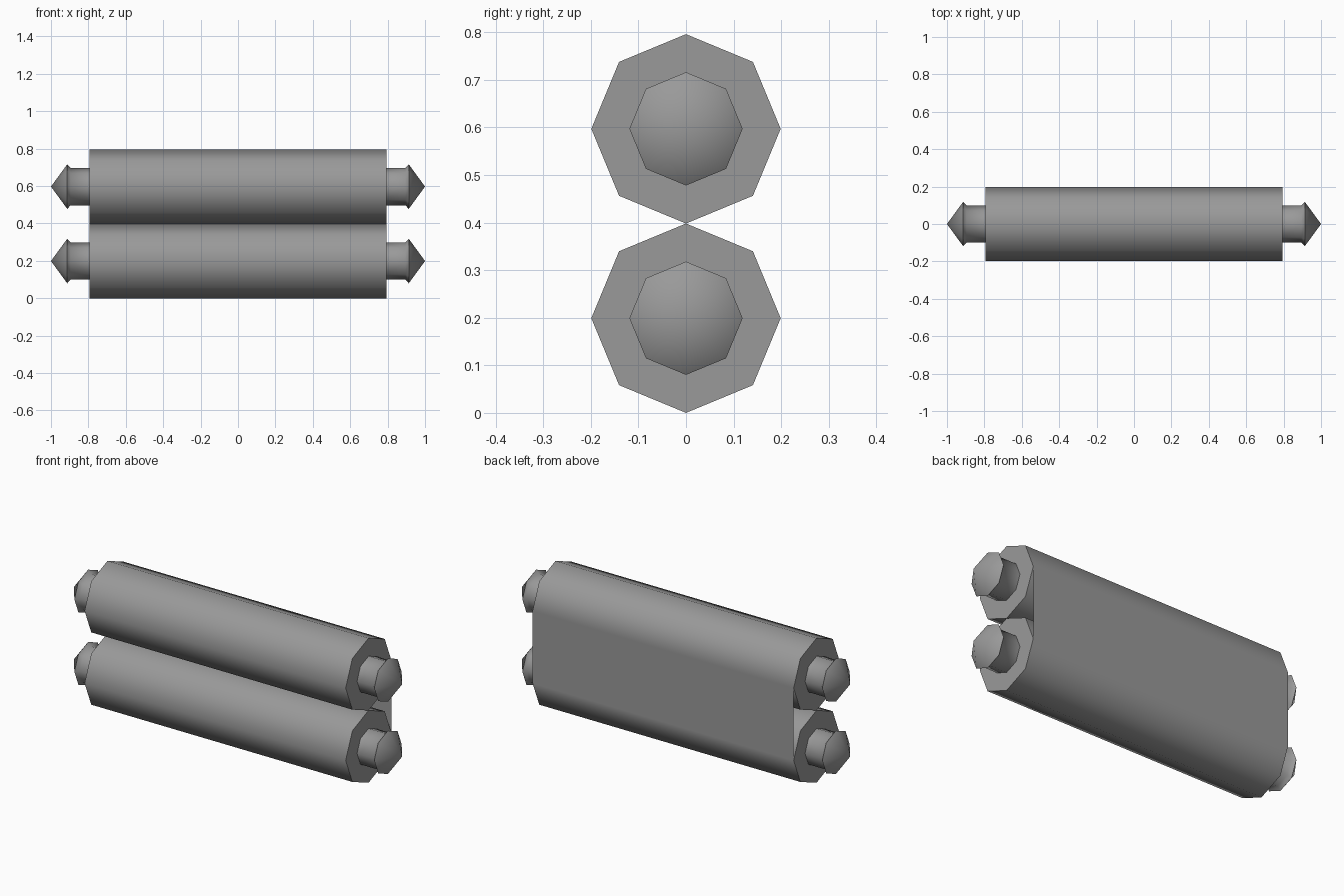
import bpy
import bmesh
from math import radians, sin, cos, pi

old = bpy.data.objects.get("Cube")
if old:
    bpy.data.objects.remove(old, do_unlink=True)

SIDES = 8
RADIUS = 0.199
HALF = 0.795
HEIGHTS = {"lower": RADIUS, "upper": 3 * RADIUS}

grey = bpy.data.materials.new("mid_grey")
grey.use_nodes = True
colour = (0.32, 0.32, 0.32, 1)
grey.diffuse_color = colour
grey.node_tree.nodes["Principled BSDF"].inputs["Base Color"].default_value = colour


def finish(name, bm, smooth=True):
    """Turn a bmesh into a named object with the grey material."""
    mesh = bpy.data.meshes.new(name)
    bm.to_mesh(mesh)
    bm.free()
    mesh.materials.append(grey)
    obj = bpy.data.objects.new(name, mesh)
    bpy.context.collection.objects.link(obj)
    if smooth:
        bpy.ops.object.select_all(action="DESELECT")
        obj.select_set(True)
        bpy.context.view_layer.objects.active = obj
        bpy.ops.object.shade_smooth_by_angle(angle=radians(50))
    return obj


def lathe_x(name, profile, z):
    """Revolve (x, radius) points about a lengthwise axis at height z."""
    bm = bmesh.new()
    rings = []
    for x, r in profile:
        count = SIDES if r else 1
        rings.append([bm.verts.new((x, r * sin(2 * pi * i / SIDES),
                                    z + r * cos(2 * pi * i / SIDES)))
                      for i in range(count)])
    for a, b in zip(rings, rings[1:]):
        for i in range(SIDES):
            j = (i + 1) % SIDES
            quad = [a[i % len(a)], a[j % len(a)], b[j % len(b)], b[i % len(b)]]
            bm.faces.new(list(dict.fromkeys(quad)))
    for ring in (rings[0], rings[-1]):
        if len(ring) > 1:
            bm.faces.new(ring)
    bmesh.ops.recalc_face_normals(bm, faces=bm.faces)
    return finish(name, bm)


# Two stacked octagonal rollers, each with a pointed stud at both ends
STUD = [(HALF, 0.1), (0.895, 0.1), (0.913, 0.119), (1.0, 0)]
for level, z in HEIGHTS.items():
    lathe_x(level + "_roller", [(-HALF, RADIUS), (HALF, RADIUS)], z)
    for side, s in (("left", 1), ("right", -1)):
        lathe_x(f"{level}_{side}_stud", [(s * x, r) for x, r in STUD], z)

# Thin sheet joining the rollers along the back
bm = bmesh.new()
corners = [(HALF, HEIGHTS["lower"]), (-HALF, HEIGHTS["lower"]),
           (-HALF, HEIGHTS["upper"]), (HALF, HEIGHTS["upper"])]
bm.faces.new([bm.verts.new((x, RADIUS, z)) for x, z in corners])
finish("back_sheet", bm, smooth=False)
